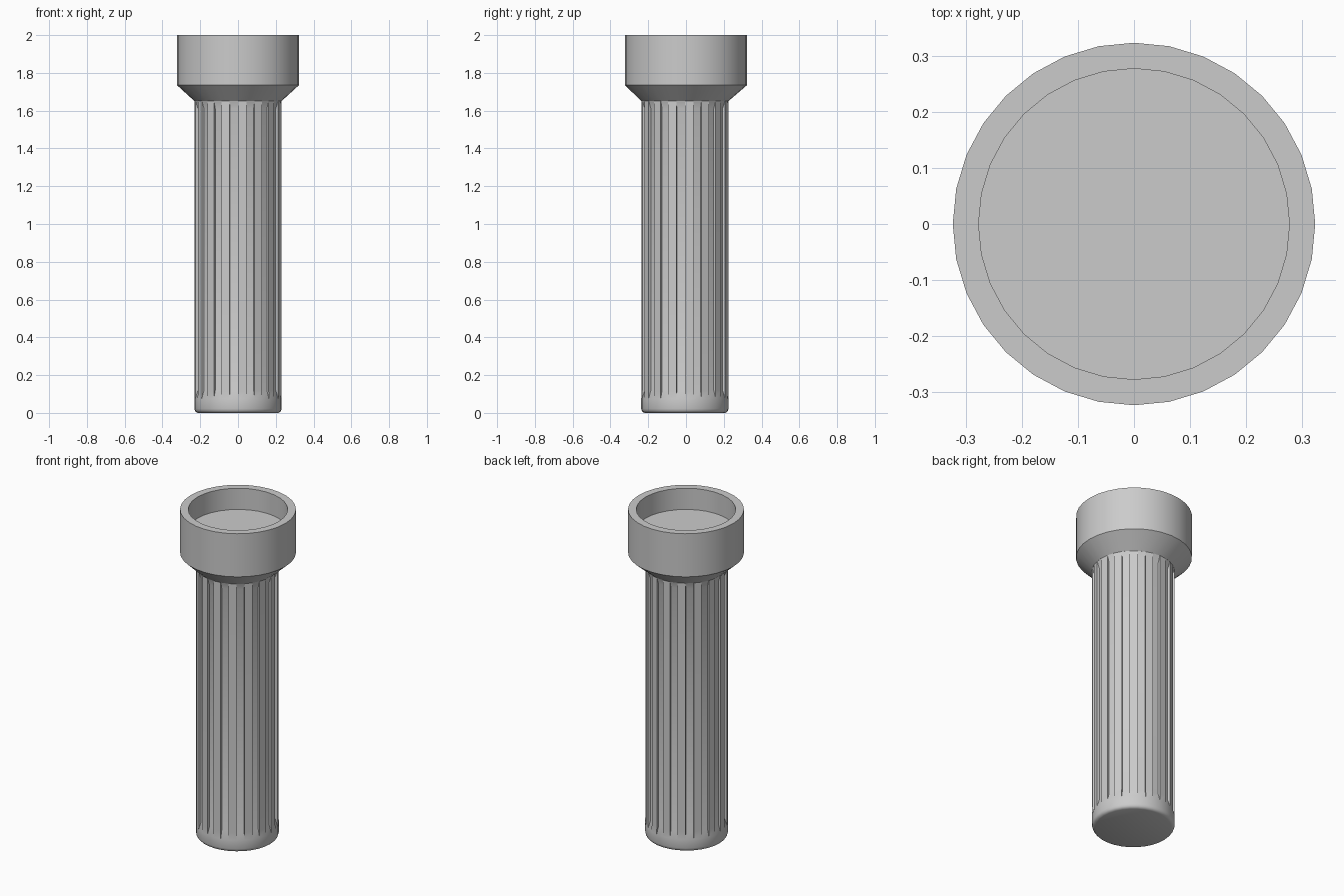
import bpy, bmesh, math

if "Cube" in bpy.data.objects:
    bpy.data.objects.remove(bpy.data.objects["Cube"])

OFF = -0.006   # the handle sits slightly forward of the head


def finish(name, bm, angle=30):
    bmesh.ops.remove_doubles(bm, verts=bm.verts, dist=0.0005)
    bmesh.ops.recalc_face_normals(bm, faces=bm.faces)
    me = bpy.data.meshes.new(name)
    bm.to_mesh(me)
    bm.free()
    ob = bpy.data.objects.new(name, me)
    bpy.context.collection.objects.link(ob)
    bpy.ops.object.select_all(action='DESELECT')
    ob.select_set(True)
    bpy.context.view_layer.objects.active = ob
    bpy.ops.object.shade_smooth_by_angle(angle=math.radians(angle))
    return ob


def skin(bm, rings, cap_start, cap_end):
    n = len(rings[0])
    for a, b in zip(rings, rings[1:]):
        for i in range(n):
            j = (i + 1) % n
            bm.faces.new((a[i], a[j], b[j], b[i]))
    if cap_start:
        bm.faces.new(rings[0][::-1])
    if cap_end:
        bm.faces.new(rings[-1])


# fluted handle: each ring is (ridge radius, z, groove depth)
STEP = math.radians(11.25)
profile = [(0.212, 0.0, 0), (0.222, 0.004, 0), (0.228, 0.011, 0),
           (0.231, 0.022, 0), (0.231, 0.075, 0), (0.23, 0.12, 0.014),
           (0.23, 1.61, 0.014), (0.23, 1.652, 0)]
bm = bmesh.new()
rings = []
for r, z, depth in profile:
    ring = []
    for k in range(16):
        a = 2 * k * STEP
        for ang, rad in ((a, r), (a + STEP, r), (a + STEP, r - depth),
                         (a + 2 * STEP, r - depth)):
            ring.append(bm.verts.new((rad * math.cos(ang),
                                      rad * math.sin(ang) + OFF, z)))
    rings.append(ring)
skin(bm, rings, True, True)
finish("fluted_handle", bm)

# flared head with a raised rim around the recessed lens
profile = [(0.23, 1.65, OFF), (0.323, 1.735, 0), (0.323, 2.0, 0),
           (0.277, 2.0, 0), (0.277, 1.87, 0)]
bm = bmesh.new()
rings = [[bm.verts.new((r * math.cos(k * STEP), r * math.sin(k * STEP) + oy, z))
          for k in range(32)] for r, z, oy in profile]
skin(bm, rings, True, True)
finish("flared_head", bm)
